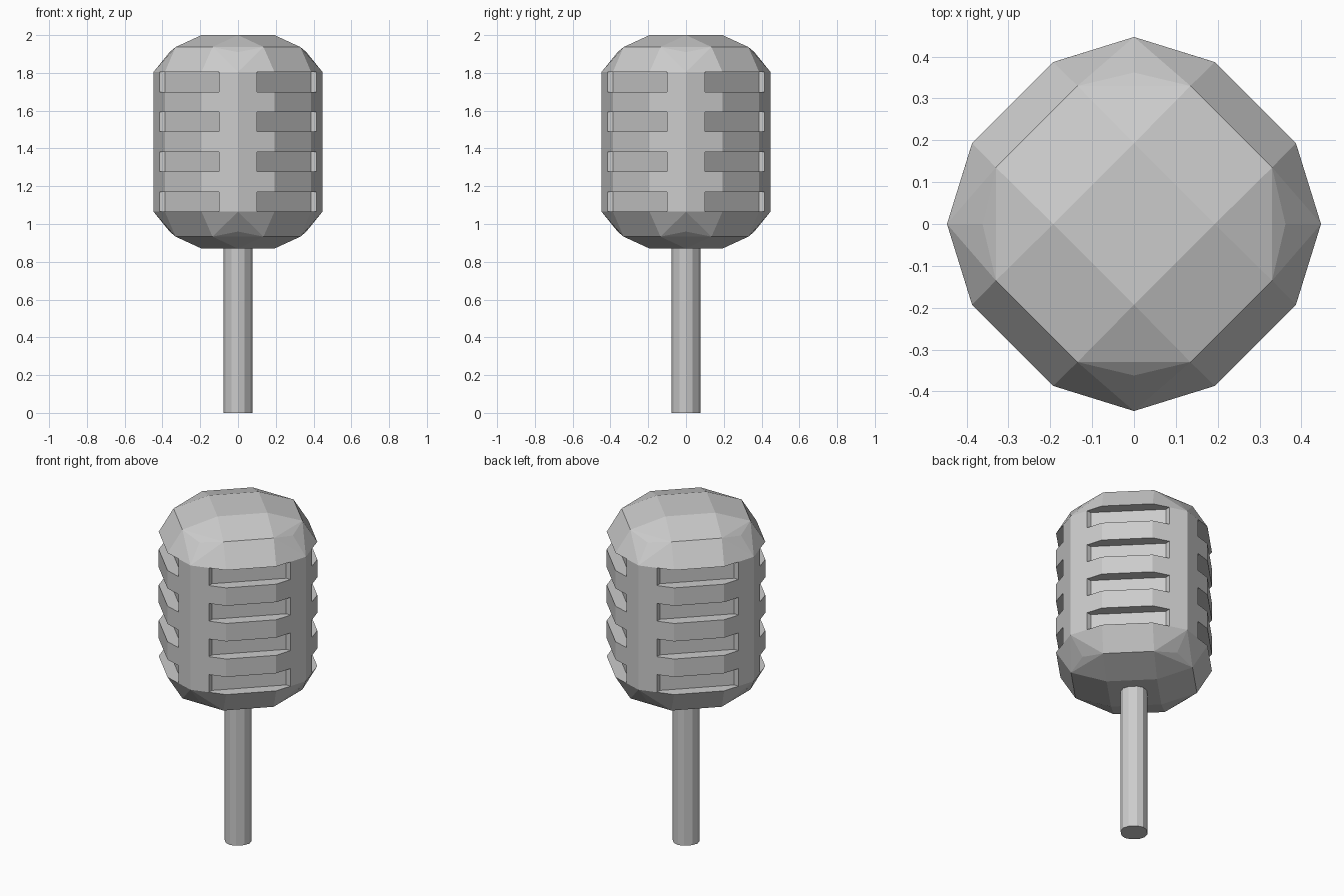
import bpy, bmesh
from mathutils import Matrix, Vector
from math import pi

if "Cube" in bpy.data.objects:
    bpy.data.objects.remove(bpy.data.objects["Cube"])

grey = bpy.data.materials.new("plain_grey")
grey.use_nodes = True
grey.diffuse_color = (0.6, 0.6, 0.6, 1)
grey.node_tree.nodes["Principled BSDF"].inputs["Base Color"].default_value = (0.6, 0.6, 0.6, 1)


def make_object(name, bm):
    bmesh.ops.recalc_face_normals(bm, faces=bm.faces)
    mesh = bpy.data.meshes.new(name)
    bm.to_mesh(mesh)
    bm.free()
    mesh.materials.append(grey)
    obj = bpy.data.objects.new(name, mesh)
    bpy.context.collection.objects.link(obj)
    return obj


def quarter_turns(points):
    """Repeat points four times around the z axis."""
    return [Matrix.Rotation(k * pi / 2, 3, 'Z') @ Vector(p)
            for k in range(4) for p in points]


def add_prism(bm, outline, bottom, top):
    face = bm.faces.new([bm.verts.new((p[0], p[1], bottom)) for p in outline])
    result = bmesh.ops.extrude_face_region(bm, geom=[face], use_keep_orig=True)
    verts = [g for g in result["geom"] if isinstance(g, bmesh.types.BMVert)]
    bmesh.ops.translate(bm, verts=verts, vec=(0, 0, top - bottom))


# Twelve-sided outline shared by the head and the handle
outline = quarter_turns([(0.447, 0, 0), (0.387, 0.193, 0), (0.193, 0.387, 0)])

# Faceted head: the upper half of the shell is mirrored about its middle
middle, rim = 1.435, 0.37
cap = quarter_turns([(0.193, 0, 0.565), (0.33, 0.135, 0.502),
                     (0.135, 0.33, 0.502), (0.362, 0, 0.475)])
half = cap + [p + Vector((0, 0, rim)) for p in outline]
bm = bmesh.new()
for side in (1, -1):
    for p in half:
        bm.verts.new((p.x, p.y, middle + side * p.z))
bmesh.ops.convex_hull(bm, input=bm.verts)
bmesh.ops.dissolve_limit(bm, angle_limit=0.01, verts=bm.verts, edges=bm.edges)
head = make_object("head", bm)

# Four rows of grooves on the four diagonal sides
groove = [(0.1, 0.387, 0), (0.387, 0.1, 0), (0.6, 0.1, 0), (0.6, 0.6, 0), (0.1, 0.6, 0)]
bm = bmesh.new()
for row in range(4):
    bottom = 1.065 + row * 0.2117
    for k in range(4):
        turn = Matrix.Rotation(k * pi / 2, 3, 'Z')
        add_prism(bm, [turn @ Vector(p) for p in groove], bottom, bottom + 0.105)
cutter = make_object("groove_cutter", bm)
cutter.hide_render = True
cutter.hide_set(True)
cutter.display_type = 'WIRE'
cut = head.modifiers.new("grooves", 'BOOLEAN')
cut.operation = 'DIFFERENCE'
cut.solver = 'EXACT'
cut.object = cutter

# Handle
bm = bmesh.new()
add_prism(bm, [p * 0.172 for p in outline], 0, 0.9)
make_object("handle", bm)
